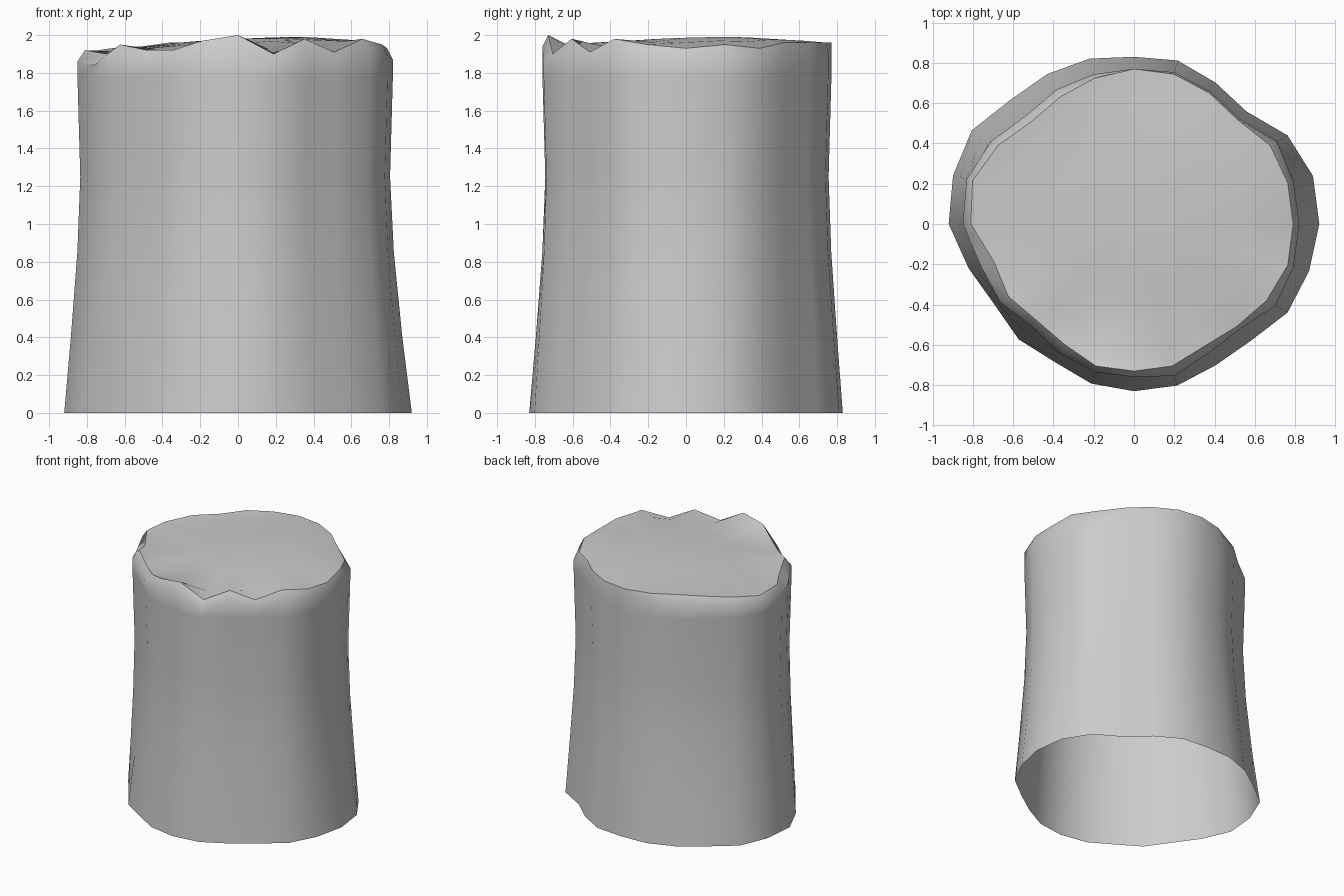
import bpy
import bmesh
from math import cos, sin, pi, radians

cube = bpy.data.objects.get("Cube")
if cube:
    bpy.data.objects.remove(cube, do_unlink=True)

# Plain grey material for the whole stump
grey = bpy.data.materials.new("stone grey")
grey.use_nodes = True
colour = (0.6, 0.6, 0.6, 1)
grey.diffuse_color = colour
grey.node_tree.nodes["Principled BSDF"].inputs["Base Color"].default_value = colour

# Outlines in hundredths, at even angles counter-clockwise from the left side
foot = [92, 92, 88, 79, 81, 84, 83, 85, 86, 87, 93, 93,
        92, 85, 80, 81, 79, 82, 83, 83, 81, 82, 88, 90]
trunk = [82, 82, 82, 74, 76, 78, 77, 77, 77, 76, 82, 86,
         85, 79, 77, 72, 74, 76, 76, 78, 74, 74, 81, 82]
rim = [79, 79, 78, 73, 75, 77, 77, 75, 73, 72, 78, 83,
       81, 72, 72, 68, 69, 73, 73, 73, 70, 72, 76, 79]
# Ragged rim: depth of each rim point below the highest one
drop = [7, 5, 7, 4, 4, 4, 4, 4, 4, 6, 7, 9,
        8, 10, 5, 8, 8, 3, 0, 10, 2, 9, 2, 5]
count = len(foot)
HEIGHT = 2.0


def mix(a, b, t):
    return a + (b - a) * t


def rim_height(i):
    return HEIGHT - drop[i] / 100


def cap_height(x, y):
    """Shallow dome, highest toward the back left."""
    return 1.99 - 0.08 * ((x - 0.3) ** 2 + (y - 0.2) ** 2)


bm = bmesh.new()


def add_ring(point):
    """Closed ring of vertices; point(i) gives radius and height."""
    ring = []
    for i in range(count):
        r, z = point(i)
        a = 2 * pi * i / count
        ring.append(bm.verts.new((r * cos(a), r * sin(a), z)))
    return ring


def bridge(lower, upper):
    for i in range(count):
        j = (i + 1) % count
        bm.faces.new((lower[i], lower[j], upper[j], upper[i]))


# Bark wall, open at the bottom: height, share of foot outline, waist
levels = [(0, 1, 0), (0.4, 0.5, 0), (0.85, 0.15, 0.01),
          (1.25, 0, 0.015), (1.78, 0, 0)]
rings = []
for z, flare, waist in levels:
    rings.append(add_ring(
        lambda i: (mix(trunk[i], foot[i], flare) / 100 - waist, z)))

# Narrow shoulder below the ragged rim
rings.append(add_ring(lambda i: (trunk[i] / 100, rim_height(i) - 0.06)))
rings.append(add_ring(lambda i: (rim[i] / 100, rim_height(i))))

# Cut surface, easing from the ragged rim to the domed middle
for share, ease in ((0.86, 0.7), (0.5, 1)):
    def cap_point(i):
        r = rim[i] / 100 * share
        a = 2 * pi * i / count
        return r, mix(rim_height(i), cap_height(r * cos(a), r * sin(a)), ease)
    rings.append(add_ring(cap_point))

for lower, upper in zip(rings, rings[1:]):
    bridge(lower, upper)
centre = bm.verts.new((0, 0, cap_height(0, 0)))
for i in range(count):
    bm.faces.new((rings[-1][i], rings[-1][(i + 1) % count], centre))

mesh = bpy.data.meshes.new("stump")
bm.to_mesh(mesh)
bm.free()
mesh.materials.append(grey)
stump = bpy.data.objects.new("stump", mesh)
bpy.context.collection.objects.link(stump)

# Smooth bark and cut surface with a crisp rim between them
bpy.ops.object.select_all(action="DESELECT")
stump.select_set(True)
bpy.context.view_layer.objects.active = stump
bpy.ops.object.shade_smooth_by_angle(angle=radians(40))
